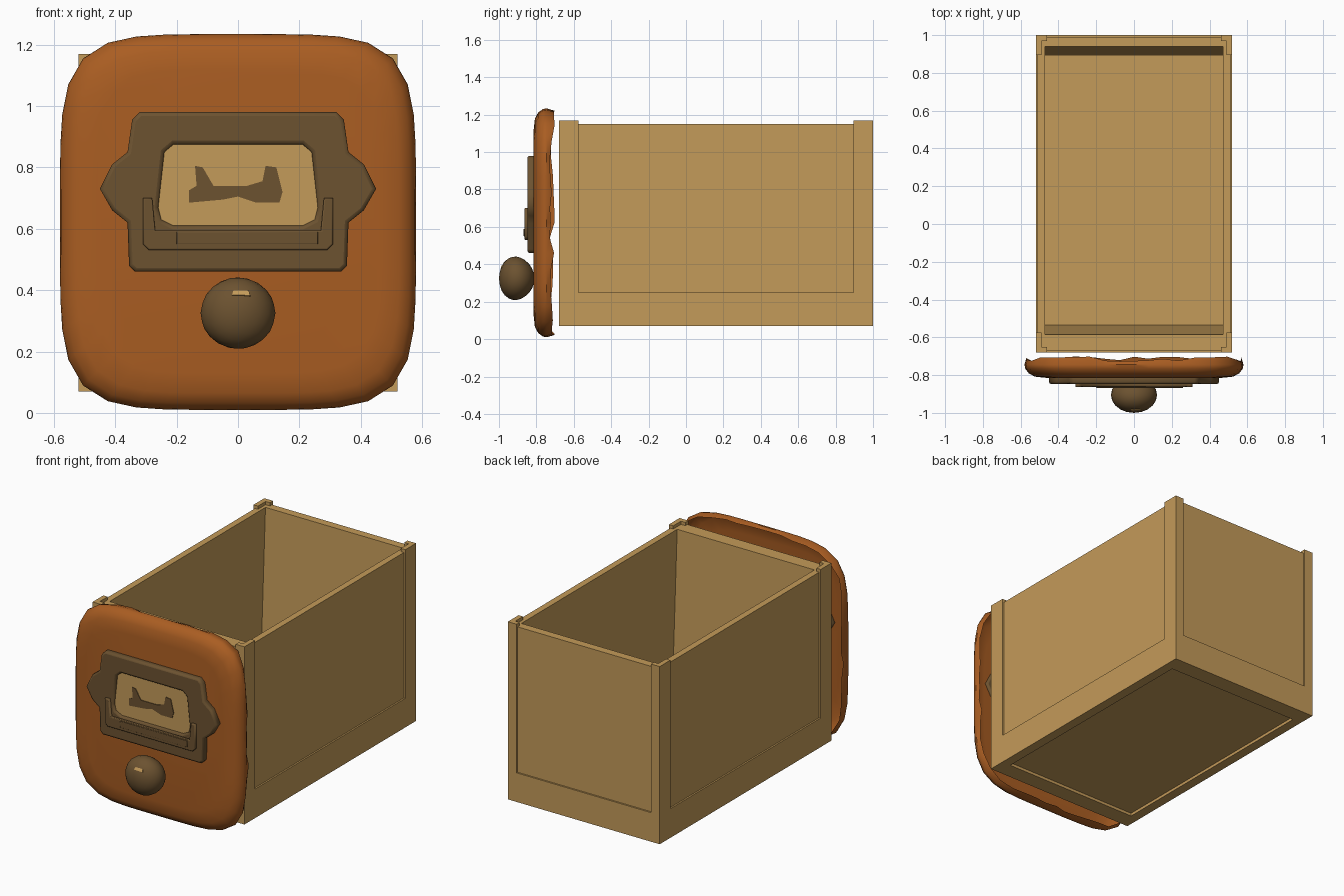
import bpy, bmesh, math, random
from mathutils import Vector

if "Cube" in bpy.data.objects:
    bpy.data.objects.remove(bpy.data.objects["Cube"], do_unlink=True)


def material(name, rgb):
    m = bpy.data.materials.new(name)
    m.use_nodes = True
    m.diffuse_color = (*rgb, 1)
    m.node_tree.nodes["Principled BSDF"].inputs["Base Color"].default_value = (*rgb, 1)
    return m


TAN = material("tan wood", (0.55, 0.325, 0.1))
ORANGE = material("orange wood", (0.4, 0.11, 0.016))
BROWN = material("aged brass", (0.15, 0.085, 0.03))


def finish(name, bm, mat, smooth=None):
    bmesh.ops.recalc_face_normals(bm, faces=bm.faces)
    me = bpy.data.meshes.new(name)
    bm.to_mesh(me)
    bm.free()
    me.materials.append(mat)
    ob = bpy.data.objects.new(name, me)
    bpy.context.collection.objects.link(ob)
    if smooth:
        bpy.ops.object.select_all(action="DESELECT")
        ob.select_set(True)
        bpy.context.view_layer.objects.active = ob
        bpy.ops.object.shade_smooth_by_angle(angle=math.radians(smooth))
    return ob


def box(name, x, y, z, mat=TAN, shift=None):
    """Box from ranges; shift(v) may move vertices to taper it."""
    bm = bmesh.new()
    for v in bmesh.ops.create_cube(bm, size=1)["verts"]:
        v.co = Vector([sum(r) / 2 + c * (r[1] - r[0]) for r, c in zip((x, y, z), v.co)])
        if shift:
            v.co.y += shift(v.co)
    return finish(name, bm, mat)


def plate(name, outlines, front, back, bevel, mat):
    """Flat filled outline (later outlines are holes) standing in the xz plane."""
    cu = bpy.data.curves.new(name, "CURVE")
    cu.dimensions, cu.fill_mode = "2D", "BOTH"
    cu.extrude = (back - front) / 2 - bevel
    cu.bevel_depth, cu.bevel_resolution, cu.offset = bevel, 1, -bevel
    for pts in outlines:
        sp = cu.splines.new("POLY")
        sp.points.add(len(pts) - 1)
        for p, (x, z) in zip(sp.points, pts):
            p.co = (x, z, 0, 1)
        sp.use_cyclic_u = True
    ob = bpy.data.objects.new(name, cu)
    ob.location.y = (front + back) / 2
    ob.rotation_euler.x = math.pi / 2
    cu.materials.append(mat)
    bpy.context.collection.objects.link(ob)
    bpy.ops.object.select_all(action="DESELECT")
    ob.select_set(True)
    bpy.context.view_layer.objects.active = ob
    bpy.ops.object.convert(target="MESH")
    return ob


def mirrored(half):
    return half + [(-x, z) for x, z in reversed(half)]


# Drawer box: framed walls with recessed panels
X, Y0, Y1, Z0, RAIL, PANEL, TOP = 0.52, -0.68, 1.0, 0.07, 0.25, 1.15, 1.17
T, PX, PY, GAP = 0.03, 0.06, 0.105, 0.01
for side, s in (("left", 1), ("right", -1)):
    def span(a, b):
        return sorted((s * a, s * b))
    box(side + "_panel", span(0.47, X - GAP), (Y0 + GAP, Y1 - GAP), (Z0 + 0.02, PANEL))
    box(side + "_rail", span(X - T, X), (Y0, Y1), (Z0, RAIL))
    box(side + "_bottom_frame", span(X - PX, X), (Y0, Y1), (Z0, Z0 + 0.02))
    for end, y, d in (("front", Y0, 1), ("back", Y1, -1)):
        box(f"{end}_{side}_post_side", span(X - T, X), sorted((y, y + d * PY)), (Z0, TOP))
        box(f"{end}_{side}_post_end", span(X - PX, X), sorted((y, y + d * T)), (Z0, TOP))

for end, y, d, inner in (("front", Y0, 1, -0.585), ("back", Y1, -1, 0.94)):
    # inner face leans inwards towards the floor
    def lean(co):
        return d * 0.05 if co.z < 0.5 and abs(co.y - inner) < 0.001 else 0
    box(end + "_panel", (-X + GAP, X - GAP), sorted((y + d * GAP, inner)), (Z0 + 0.02, PANEL), shift=lean)
    box(end + "_rail", (-X, X), sorted((y, y + d * T)), (Z0, RAIL))
    box(end + "_bottom_frame", (-X, X), sorted((y, y + d * PY)), (Z0, Z0 + 0.02))
box("floor", (-0.48, 0.48), (Y0 + T, Y1 - T), (Z0 + 0.018, Z0 + 0.04))


# Drawer face: pillow-edged shell with a ragged open back
def squircle(inset, n=48):
    ring = []
    for i in range(n):
        c, s = math.cos(i * math.tau / n), math.sin(i * math.tau / n)
        r = (abs(c) ** 5 + abs(s) ** 5) ** -0.2
        ring.append(((0.58 - inset) * r * c, 0.622 + (0.612 - inset) * r * s))
    return ring


random.seed(4)
bm = bmesh.new()
rings = []
for inset, y in ((0.12, -0.815), (0.055, -0.808), (0.022, -0.79), (0.004, -0.765), (0, -0.745), (0.012, -0.72)):
    rings.append([bm.verts.new((x, y, z)) for x, z in squircle(inset)])
for v in rings[-1]:
    v.co.y += random.uniform(-0.01, 0.02)
bm.faces.new(rings[0])
for a, b in zip(rings, rings[1:]):
    for i in range(len(a)):
        j = (i + 1) % len(a)
        bm.faces.new((a[i], a[j], b[j], b[i]))
finish("drawer_face", bm, ORANGE, 40)

# Label holder: eared plate with a window, and a raised pocket lip below
outline = mirrored([(0.32, 0.98), (0.345, 0.955), (0.36, 0.85), (0.41, 0.81), (0.45, 0.73),
                    (0.41, 0.66), (0.36, 0.62), (0.355, 0.48), (0.335, 0.46)])
window = mirrored([(0.21, 0.875), (0.24, 0.85), (0.26, 0.67), (0.25, 0.63), (0.21, 0.61)])
plate("label_holder", [outline, window], -0.848, -0.80, 0.012, BROWN)
lip = mirrored([(0.31, 0.70), (0.31, 0.55), (0.29, 0.53)])
lip = [(0.28, 0.70)] + lip + [(-0.28, 0.70), (-0.27, 0.595), (0.27, 0.595)]
plate("pocket_lip", [lip], -0.864, -0.84, 0.005, BROWN)
plate("pocket_bar", [[(-0.2, 0.55), (0.26, 0.55), (0.26, 0.59), (-0.2, 0.59)]], -0.868, -0.86, 0.002, BROWN)

# Label with a worn painted mark
plate("label", [window], -0.834, -0.81, 0, TAN)
mark = [(-0.16, 0.725), (-0.16, 0.685), (-0.05, 0.695), (0.0, 0.705), (0.06, 0.685), (0.135, 0.685),
        (0.145, 0.72), (0.125, 0.80), (0.09, 0.805), (0.08, 0.755), (0.03, 0.74), (-0.08, 0.74),
        (-0.115, 0.80), (-0.14, 0.805), (-0.135, 0.74)]
plate("label_mark", [mark], -0.838, -0.833, 0, BROWN)

# Faceted egg-shaped knob with a worn fleck
bm = bmesh.new()
bmesh.ops.create_icosphere(bm, subdivisions=3, radius=1)
for v in bm.verts:
    v.co = (0.122 * v.co.x, -0.905 + 0.095 * v.co.y, 0.325 + 0.116 * v.co.z * (1 - 0.1 * v.co.y))
finish("knob", bm, BROWN, 30)
fleck = plate("knob_fleck", [[(-0.02, -0.008), (0.04, -0.01), (0.035, 0.008), (-0.015, 0.008)]],
              -0.003, 0.003, 0, TAN)
fleck.location = (0, -0.983, 0.39)
fleck.rotation_euler.x = math.radians(60)
